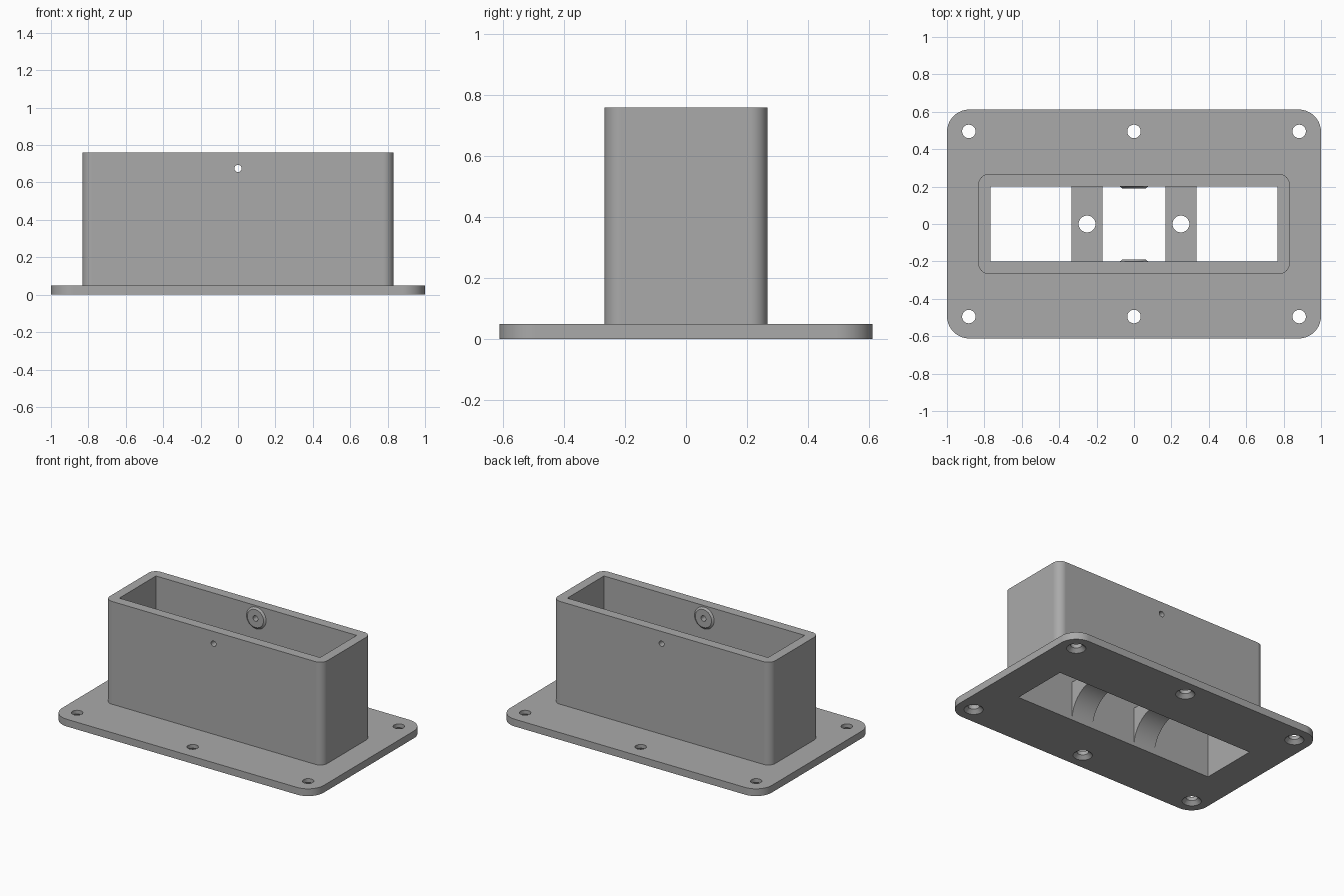
import bpy, bmesh
from math import sin, cos, pi
from mathutils import Matrix

if "Cube" in bpy.data.objects:
    bpy.data.objects.remove(bpy.data.objects["Cube"], do_unlink=True)

grey = bpy.data.materials.new("plain grey")
grey.use_nodes = True
grey.diffuse_color = (0.4, 0.4, 0.4, 1)
grey.node_tree.nodes["Principled BSDF"].inputs["Base Color"].default_value = (0.4, 0.4, 0.4, 1)


def make(name, bm):
    bmesh.ops.recalc_face_normals(bm, faces=bm.faces)
    mesh = bpy.data.meshes.new(name)
    bm.to_mesh(mesh)
    bm.free()
    mesh.materials.append(grey)
    obj = bpy.data.objects.new(name, mesh)
    bpy.context.scene.collection.objects.link(obj)
    return obj


def prism(name, points, direction):
    """Extrude a closed outline of 3D points."""
    bm = bmesh.new()
    face = bm.faces.new([bm.verts.new(p) for p in points])
    ext = bmesh.ops.extrude_face_region(bm, geom=[face])["geom"]
    verts = [g for g in ext if isinstance(g, bmesh.types.BMVert)]
    bmesh.ops.translate(bm, verts=verts, vec=direction)
    return make(name, bm)


def rounded_block(name, hx, hy, r, z0, z1, steps=10):
    pts = []
    for i, (sx, sy) in enumerate([(1, 1), (-1, 1), (-1, -1), (1, -1)]):
        for k in range(steps + 1):
            a = (i + k / steps) * pi / 2
            pts.append((sx * (hx - r) + r * cos(a), sy * (hy - r) + r * sin(a), z0))
    return prism(name, pts, (0, 0, z1 - z0))


def box(name, hx, hy, z0, z1):
    return prism(name, [(-hx, -hy, z0), (hx, -hy, z0), (hx, hy, z0), (-hx, hy, z0)],
                 (0, 0, z1 - z0))


def cone(name, r1, r2, depth, centre, axis="Z", angle=0):
    bm = bmesh.new()
    bmesh.ops.create_cone(bm, cap_ends=True, segments=40, radius1=r1, radius2=r2, depth=depth,
                          matrix=Matrix.Translation(centre) @ Matrix.Rotation(angle, 4, axis))
    return make(name, bm)


def combine(obj, tool, operation="DIFFERENCE"):
    mod = obj.modifiers.new("combine", "BOOLEAN")
    mod.operation, mod.object, mod.solver = operation, tool, "EXACT"
    bpy.context.view_layer.update()
    graph = bpy.context.evaluated_depsgraph_get()
    mesh = bpy.data.meshes.new_from_object(obj.evaluated_get(graph))
    obj.modifiers.clear()
    obj.data = mesh
    bpy.data.objects.remove(tool, do_unlink=True)


def finish(obj):
    bpy.ops.object.select_all(action="DESELECT")
    obj.select_set(True)
    bpy.context.view_layer.objects.active = obj
    bpy.ops.object.shade_smooth_by_angle(angle=pi / 6)
    mod = obj.modifiers.new("even shading", "WEIGHTED_NORMAL")
    mod.keep_sharp = True


# Mounting flange and rectangular sleeve
WALL_Y, FLANGE_Z, TOP = 0.2, 0.05, 0.76
housing = rounded_block("flanged_housing", 1.0, 0.612, 0.12, 0, FLANGE_Z)
combine(housing, rounded_block("sleeve", 0.832, 0.267, 0.055, 0.02, TOP), "UNION")
combine(housing, box("opening", 0.767, WALL_Y, -0.1, 1))

# Flange screw holes, countersunk from below
for x in (-0.883, 0, 0.883):
    for y in (-0.495, 0.495):
        combine(housing, cone("screw_hole", 0.036, 0.036, 0.3, (x, y, 0)))
        combine(housing, cone("countersink", 0.066, 0.03, 0.036, (x, y, 0.012)))

# Small cross hole through both long walls
PIN_Z = 0.675
combine(housing, cone("pin_hole", 0.019, 0.019, 2, (0, 0, PIN_Z), "X", pi / 2))
finish(housing)

# Shallow round bosses around the cross hole, inside each long wall
for side, label in ((1, "back"), (-1, "front")):
    boss = cone(label + "_boss", 0.075, 0.062, 0.01, (0, side * (WALL_Y - 0.005), PIN_Z),
                "X", side * pi / 2)
    combine(boss, cone("pin_hole", 0.019, 0.019, 1, (0, 0, PIN_Z), "X", pi / 2))
    finish(boss)

# Arched bridges across the opening, each with a vertical hole
BRIDGE_TOP = 0.27
for side, label in ((1, "left"), (-1, "right")):
    x0 = side * 0.251 - 0.083
    arch = [(x0, -WALL_Y * cos(pi * k / 32), WALL_Y * sin(pi * k / 32)) for k in range(33)]
    outline = arch + [(x0, WALL_Y, BRIDGE_TOP), (x0, -WALL_Y, BRIDGE_TOP)]
    bridge = prism(label + "_arched_bridge", outline, (0.166, 0, 0))
    combine(bridge, cone("bridge_hole", 0.045, 0.045, 1, (side * 0.251, 0, 0.3)))
    finish(bridge)
